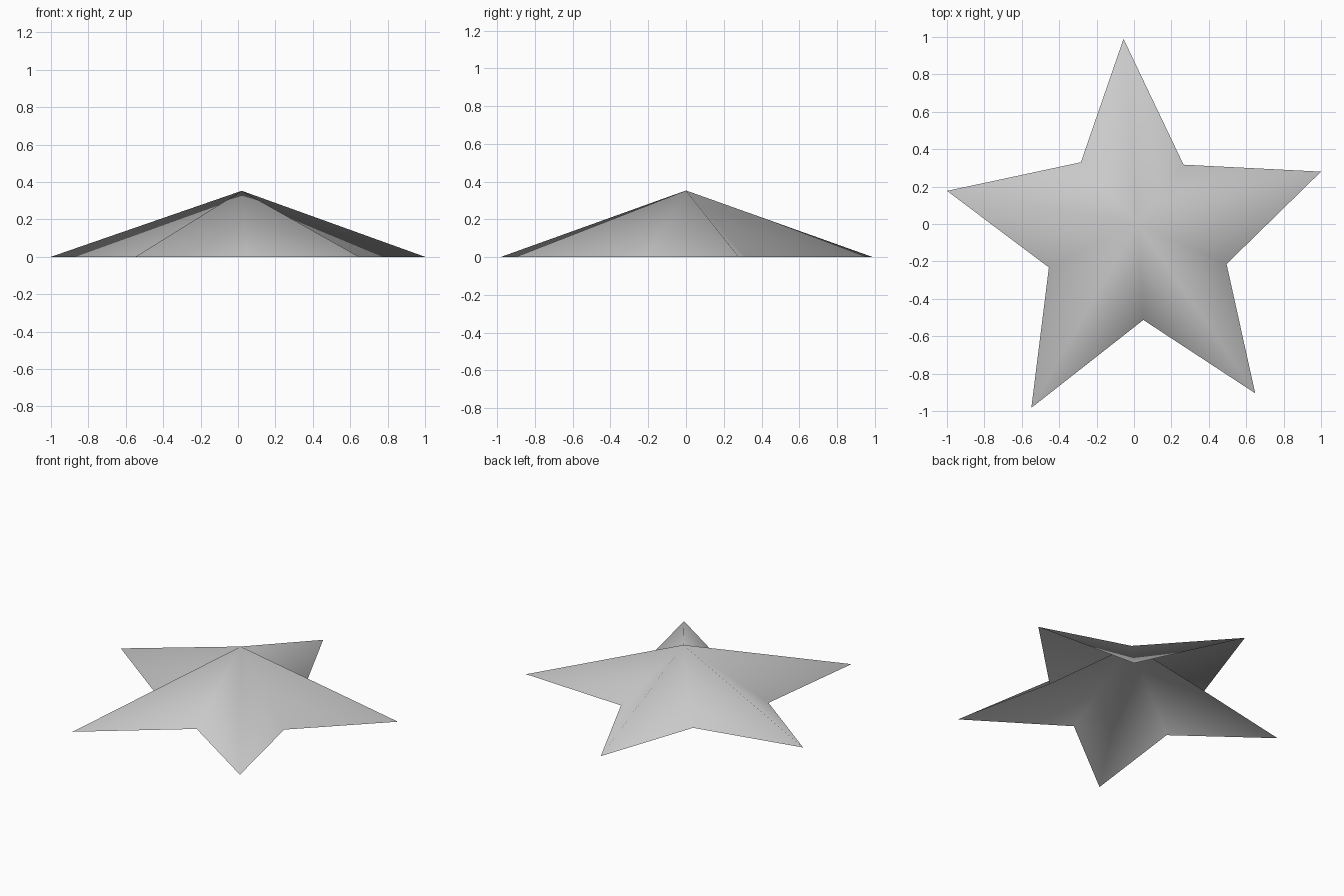
import bpy
import bmesh

# Remove the default cube
cube = bpy.data.objects.get("Cube")
if cube:
    bpy.data.objects.remove(cube, do_unlink=True)

# Plain grey material
grey = bpy.data.materials.new("light_grey")
grey.use_nodes = True
colour = (0.6, 0.6, 0.6, 1.0)
grey.diffuse_color = colour
grey.node_tree.nodes["Principled BSDF"].inputs["Base Color"].default_value = colour

# Slightly irregular star outline, anticlockwise: tip, notch, tip, notch...
outline = [
    (-0.056, 0.99), (-0.284, 0.33),
    (-1.0, 0.177), (-0.455, -0.232),
    (-0.549, -0.983), (0.05, -0.513),
    (0.648, -0.905), (0.495, -0.214),
    (1.0, 0.28), (0.265, 0.317),
]
apex = (0.02, 0.0, 0.353)

# Open-bottomed star shell: a fan of smooth faces rising to the peak
bm = bmesh.new()
peak = bm.verts.new(apex)
rim = [bm.verts.new((x, y, 0)) for x, y in outline]
for i, corner in enumerate(rim):
    face = bm.faces.new((corner, rim[(i + 1) % len(rim)], peak))
    face.smooth = True

mesh = bpy.data.meshes.new("star_shell")
bm.to_mesh(mesh)
bm.free()
mesh.materials.append(grey)
star = bpy.data.objects.new("star_shell", mesh)
bpy.context.collection.objects.link(star)
